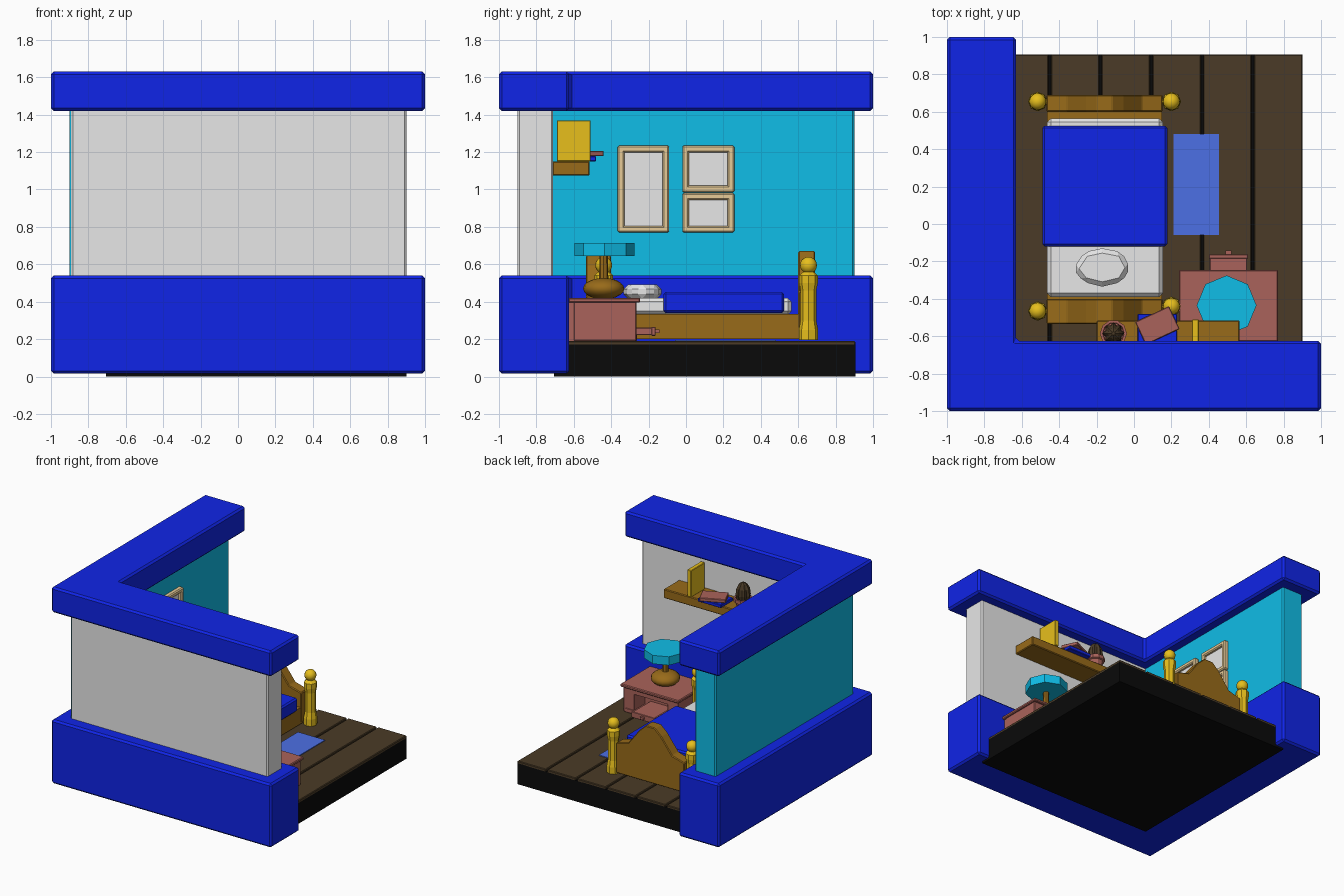
import bpy, bmesh, math
from mathutils import Matrix, Vector

if "Cube" in bpy.data.objects:
    bpy.data.objects.remove(bpy.data.objects["Cube"])


def mat(name, r, g, b):
    m = bpy.data.materials.new(name)
    m.diffuse_color = (r, g, b, 1)
    m.use_nodes = True
    m.node_tree.nodes["Principled BSDF"].inputs["Base Color"].default_value = m.diffuse_color
    return m


BLUE = mat("deep blue", .005, .018, .8)
WHITE = mat("white", .8, .8, .8)
CYAN = mat("cyan", .005, .51, .8)
WOOD = mat("golden brown wood", .315, .146, .01)
YELLOW = mat("yellow", .8, .52, .012)
DARK = mat("dark brown", .07, .044, .02)
BLACK = mat("black", .003, .003, .003)
RED = mat("reddish brown", .4, .124, .103)
RUG = mat("light blue", .073, .16, .78)
TAN = mat("tan", .8, .6, .31)


def finish(name, bm, m, bevel=0, smooth=False):
    bmesh.ops.recalc_face_normals(bm, faces=bm.faces)
    me = bpy.data.meshes.new(name)
    bm.to_mesh(me)
    bm.free()
    me.materials.append(m)
    ob = bpy.data.objects.new(name, me)
    bpy.context.collection.objects.link(ob)
    if bevel:
        mod = ob.modifiers.new("bevel", 'BEVEL')
        mod.width = bevel
        mod.segments = 1
    if smooth:
        for p in me.polygons:
            p.use_smooth = True
    return ob


def box(name, x0, x1, y0, y1, z0, z1, m, bevel=0, turn=0):
    bm = bmesh.new()
    bmesh.ops.create_cube(bm, size=1)
    c = Vector(((x0 + x1) / 2, (y0 + y1) / 2, (z0 + z1) / 2))
    s = Matrix.Diagonal((x1 - x0, y1 - y0, z1 - z0, 1))
    bm.transform(Matrix.Translation(c) @ Matrix.Rotation(math.radians(turn), 4, 'Z') @ s)
    return finish(name, bm, m, bevel)


def prism(name, pts, lo, hi, m, axis='z', bevel=0):
    """Extrude an outline along z (outline in x,y) or along y (outline in x,z)."""
    bm = bmesh.new()
    put = (lambda a, b, c: (a, b, c)) if axis == 'z' else (lambda a, b, c: (a, c, b))
    f = bm.faces.new([bm.verts.new(put(a, b, lo)) for a, b in pts])
    ext = bmesh.ops.extrude_face_region(bm, geom=[f])['geom']
    bmesh.ops.translate(bm, vec=put(0, 0, hi - lo),
                        verts=[v for v in ext if isinstance(v, bmesh.types.BMVert)])
    return finish(name, bm, m, bevel)


def lathe(name, x, y, prof, m, n=8, smooth=False):
    """Stack rings (radius, z) around a vertical axis."""
    bm = bmesh.new()
    rings = [[bm.verts.new((x + r * math.cos(2 * math.pi * i / n),
                            y + r * math.sin(2 * math.pi * i / n), z)) for i in range(n)]
             for r, z in prof]
    for a, b in zip(rings, rings[1:]):
        for i in range(n):
            bm.faces.new((a[i], a[(i + 1) % n], b[(i + 1) % n], b[i]))
    bm.faces.new(rings[0])
    bm.faces.new(rings[-1])
    return finish(name, bm, m, 0, smooth)


def ball(name, x, y, z, r, rz, m):
    bm = bmesh.new()
    bmesh.ops.create_uvsphere(bm, u_segments=16, v_segments=10, radius=1)
    bm.transform(Matrix.Translation((x, y, z)) @ Matrix.Diagonal((r, r, rz, 1)))
    return finish(name, bm, m, 0, True)


# Walls: L-shaped skirting and cap with two wall panels between
L = [(-1, -1), (1, -1), (1, -.625), (-.63, -.625), (-.63, 1), (-1, 1)]
prism("wall_skirting", L, .015, .54, BLUE, bevel=.015)
prism("wall_cap", L, 1.42, 1.63, BLUE, bevel=.015)
box("front_wall", -.893, .9, -.9, -.71, .5, 1.45, WHITE, .01)
box("left_wall", -.9, -.71, -.893, .9, .5, 1.45, CYAN, .01)

# Floor: black base with planks running along y
box("floor_base", -.705, .9, -.705, .905, 0, .172, BLACK)
for i in range(6):
    x1 = .9 - .2715 * i
    box("floor_plank", max(x1 - .258, -.7), x1, -.7, .905, .165, .19, DARK, .005)
box("rug", .21, .455, -.06, .48, .185, .196, RUG)

# Bed frame: rails, shaped end boards, posts with ball tops
BX = -.157
box("bed_rails", -.465, .15, -.45, .63, .2, .335, WOOD)
half = [(.31, .45), (.2, .48), (.1, .61), (.04, .665)]


def end_board(name, y0, y1, top):
    pts = [(BX + a, b + top) for a, b in half]
    pts += [(BX - a, b + top) for a, b in reversed(half)]
    prism(name, [(BX - .31, .21), (BX + .31, .21)] + pts, y0, y1, WOOD, 'y', .006)


end_board("headboard", -.535, -.40, -.02)
end_board("footboard", .6, .69, .005)
for x, y in ((-.515, -.465), (.2, -.44), (-.515, .655), (.2, .655)):
    lathe("bed_post", x, y, [(.052, .195), (.052, .25), (.042, .3), (.042, .46),
                             (.05, .5), (.05, .54), (.03, .56)], YELLOW)
    ball("bed_post_ball", x, y, .595, .045, .045, YELLOW)

# Bedding
box("mattress", -.465, .155, -.39, .565, .33, .42, WHITE, .02)
box("blanket", -.49, .178, -.12, .525, .34, .452, BLUE, .012)
prism("pillow", [(-.325, -.24), (-.265, -.15), (-.17, -.13), (-.065, -.15), (-.02, -.235),
                 (-.065, -.31), (-.17, -.335), (-.27, -.31)], .415, .492, WHITE, bevel=.025)

# Nightstand with an open front and a pulled out tray drawer
box("nightstand_top", .24, .77, -.63, -.245, .395, .42, RED, .006)
box("nightstand_back", .26, .75, -.63, -.40, .19, .4, RED)
for s in (-1, 1):
    a, b = sorted((.505 + s * .15, .505 + s * .25))
    box("nightstand_side", a, b, -.6, -.265, .19, .4, RED, .005)
box("nightstand_base", .27, .74, -.6, -.262, .19, .225, RED, .004)
box("nightstand_upper_rail", .34, .67, -.5, -.265, .355, .4, RED)
box("drawer", .405, .605, -.5, -.165, .222, .262, RED, .004)
box("drawer_front", .4, .61, -.185, -.162, .218, .266, RED, .003)
box("drawer_knob", .49, .52, -.165, -.143, .232, .252, RED)

# Lamp
ball("lamp_base", .495, -.44, .47, .11, .057, WOOD)
lathe("lamp_stem", .495, -.44, [(.025, .5), (.022, .66)], WOOD)
lathe("lamp_shade", .495, -.435, [(.16, .645), (.16, .715)], CYAN)

# Wall shelf with books and potted cactus
box("shelf", -.2, .565, -.715, -.515, 1.075, 1.15, WOOD, .006)
box("upright_book", .31, .347, -.69, -.51, 1.15, 1.37, YELLOW, .004)
box("lower_book", .02, .23, -.64, -.48, 1.15, 1.178, BLUE, .004)
box("upper_book", .025, .225, -.61, -.475, 1.178, 1.207, RED, .004, 25)
lathe("plant_pot", -.11, -.585, [(.045, 1.15), (.06, 1.2), (.072, 1.205), (.072, 1.235),
                                 (.058, 1.235), (.055, 1.22)], RED, 10)
cactus = lathe("cactus", -.11, -.585, [(.045, 1.21), (.058, 1.26), (.052, 1.31),
                                       (.033, 1.345), (.01, 1.36)], DARK, 16)
for i, v in enumerate(cactus.data.vertices):   # ribs
    if i % 2:
        v.co.x = -.11 + (v.co.x + .11) * .8
        v.co.y = -.585 + (v.co.y + .585) * .8

# Framed pictures on the left wall
for y0, y1, z0, z1 in ((-.365, -.09, .77, 1.235), (-.02, .258, .985, 1.235),
                       (-.02, .258, .77, .98)):
    w = .036
    X = (-.715, -.672)
    box("frame_top", *X, y0, y1, z1 - w, z1, TAN, .008)
    box("frame_bottom", *X, y0, y1, z0, z0 + w, TAN, .008)
    box("frame_left", *X, y0, y0 + w, z0, z1, TAN, .008)
    box("frame_right", *X, y1 - w, y1, z0, z1, TAN, .008)
    box("picture", -.715, -.695, y0 + .02, y1 - .02, z0 + .02, z1 - .02, WHITE)
